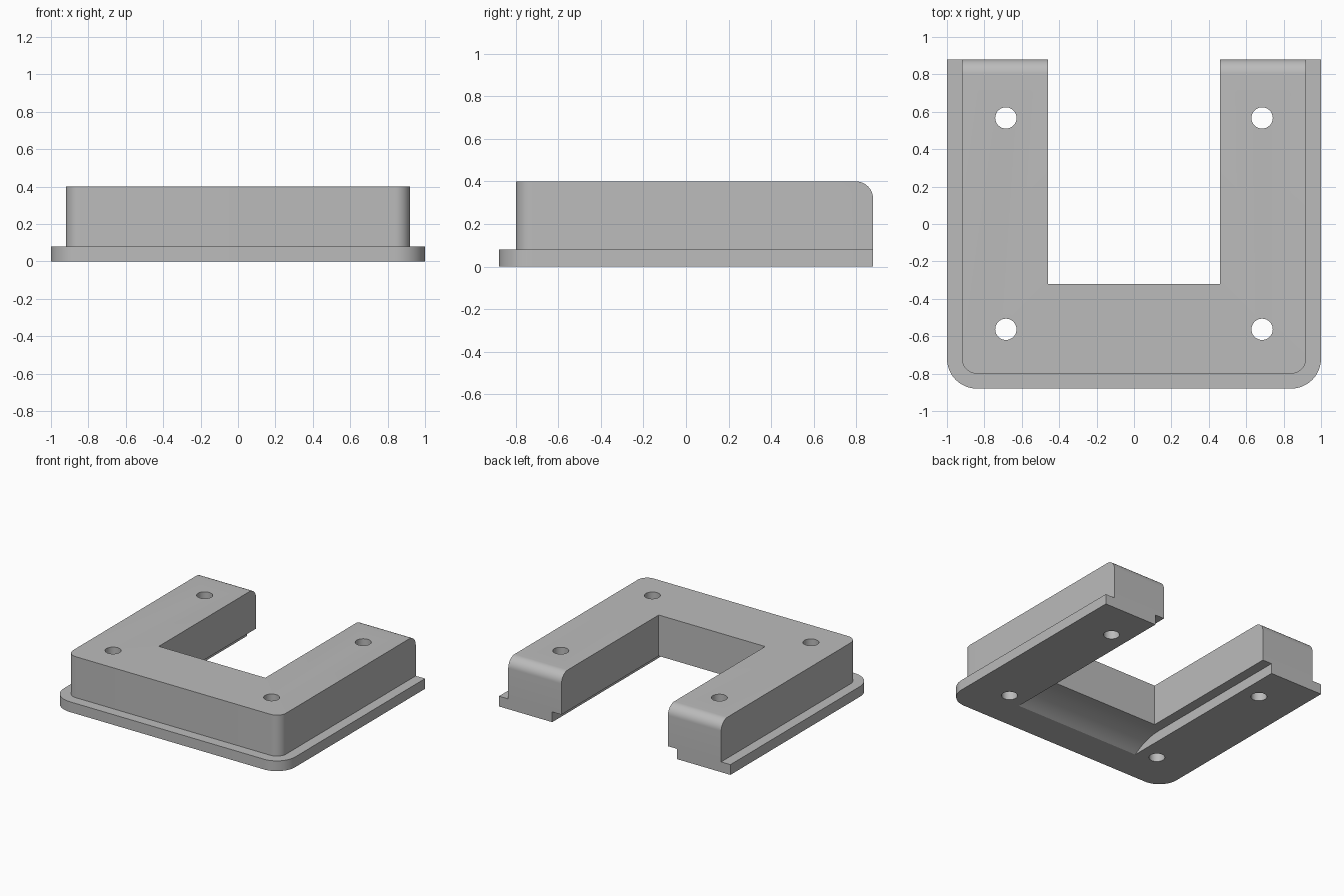
import bpy, bmesh, math
from mathutils import Vector

if "Cube" in bpy.data.objects:
    bpy.data.objects.remove(bpy.data.objects["Cube"])

grey = bpy.data.materials.new("plain grey")
grey.diffuse_color = (0.5, 0.5, 0.5, 1)
grey.use_nodes = True
grey.node_tree.nodes["Principled BSDF"].inputs["Base Color"].default_value = grey.diffuse_color


def prism(name, profile, start, end, axis="z"):
    """Extrude a 2D profile along z (x,y points) or along x (y,z points)."""
    bm = bmesh.new()
    if axis == "z":
        pts = [Vector((a, b, start)) for a, b in profile]
        move = Vector((0, 0, end - start))
    else:
        pts = [Vector((start, a, b)) for a, b in profile]
        move = Vector((end - start, 0, 0))
    face = bm.faces.new([bm.verts.new(p) for p in pts])
    new = bmesh.ops.extrude_face_region(bm, geom=[face])["geom"]
    bmesh.ops.translate(bm, verts=[g for g in new if isinstance(g, bmesh.types.BMVert)], vec=move)
    bmesh.ops.recalc_face_normals(bm, faces=bm.faces)
    mesh = bpy.data.meshes.new(name)
    bm.to_mesh(mesh)
    bm.free()
    mesh.materials.append(grey)
    obj = bpy.data.objects.new(name, mesh)
    bpy.context.collection.objects.link(obj)
    return obj


def arc(cx, cy, r, a0, a1, n=12):
    return [(cx + r * math.cos(math.radians(a0 + (a1 - a0) * i / n)),
             cy + r * math.sin(math.radians(a0 + (a1 - a0) * i / n))) for i in range(n + 1)]


def rounded_front(w, front, back, r):
    """Plan outline with two rounded front corners."""
    return ([(w, back), (-w, back)] + arc(-w + r, front + r, r, 180, 270)
            + arc(w - r, front + r, r, 270, 360))


def combine(target, tool, operation):
    tool.hide_render = True
    mod = target.modifiers.new(operation, "BOOLEAN")
    mod.operation, mod.object, mod.solver = operation, tool, "EXACT"
    bpy.context.view_layer.objects.active = target
    bpy.ops.object.modifier_apply(modifier=mod.name)
    bpy.data.objects.remove(tool)


# Flange and raised body, oversize at the back and top
bracket = prism("u_bracket", rounded_front(1.0, -0.88, 1.1, 0.16), 0, 0.08)
body = prism("raised_body", rounded_front(0.92, -0.80, 1.2, 0.08), 0.04, 0.6)
combine(bracket, body, "UNION")

# Trim to the side profile with a rounded top back edge
side = [(-2, -1), (0.88, -1)] + arc(0.80, 0.32, 0.08, 0, 90) + [(-2, 0.40)]
combine(bracket, prism("side_trim", side, -2, 2, "x"), "INTERSECT")

# Open slot
slot = [(-0.46, -0.32), (0.46, -0.32), (0.46, 2), (-0.46, 2)]
combine(bracket, prism("slot_cutter", slot, -1, 1), "DIFFERENCE")

# Underside rebate with a curved ramp at the front
radius, drop = 0.4625, 0.08
sweep = math.degrees(math.asin(0.26 / radius))
ramp = arc(-0.37, drop - radius, radius, 90, 90 + sweep)
rebate = [(2, -0.2), (2, drop)] + ramp + [(-0.67, -0.04), (-0.67, -0.2)]
combine(bracket, prism("rebate_cutter", rebate, -0.54, 0.54, "x"), "DIFFERENCE")

# Four screw holes
for x in (-0.685, 0.685):
    for y in (-0.563, 0.567):
        hole = arc(x, y, 0.057, 0, 360, 32)[:-1]
        combine(bracket, prism("hole_cutter", hole, -0.5, 1), "DIFFERENCE")

bpy.ops.object.select_all(action="DESELECT")
bracket.select_set(True)
bpy.context.view_layer.objects.active = bracket
bpy.ops.object.shade_smooth_by_angle(angle=math.radians(25))
